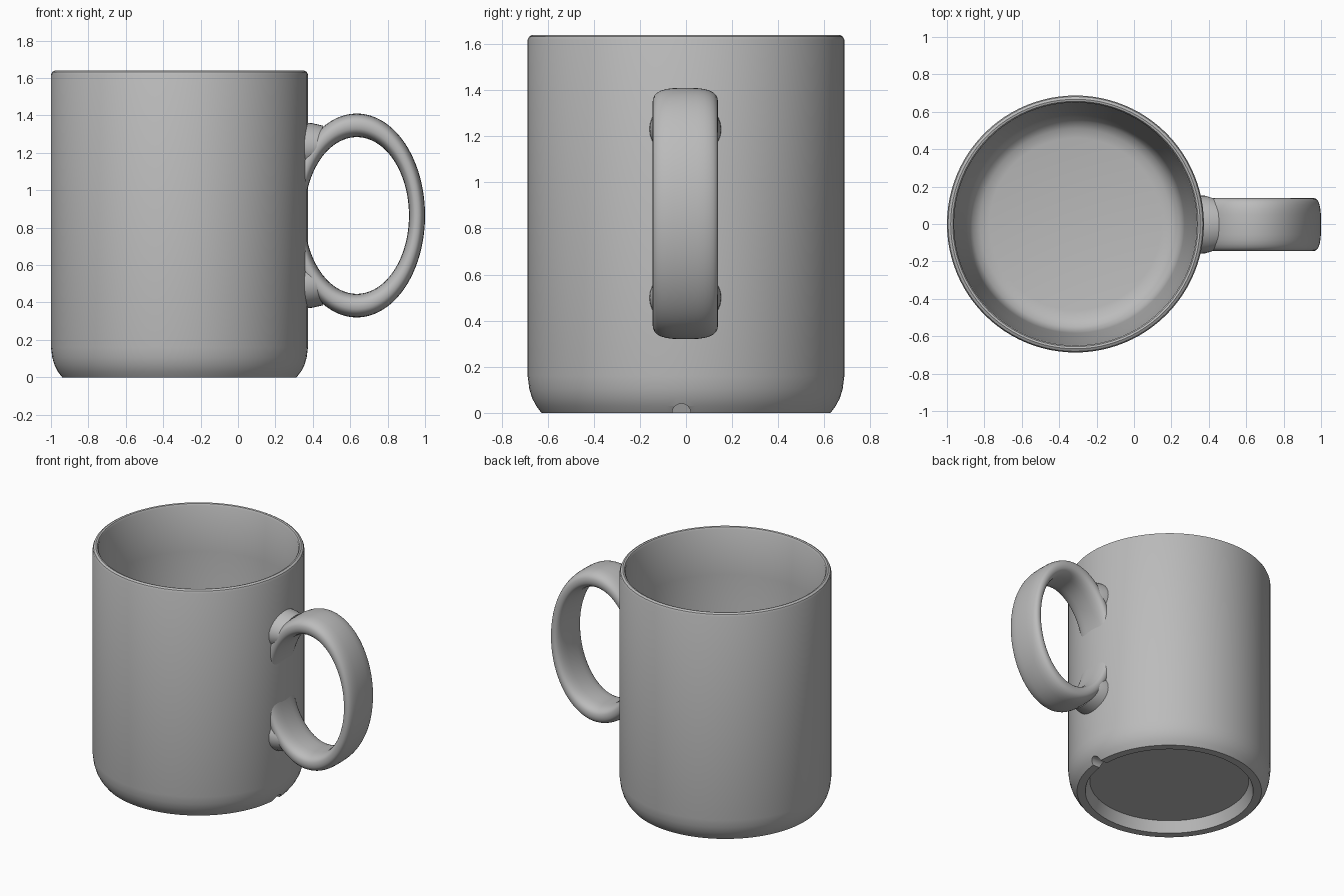
import bpy, bmesh
from math import cos, sin, pi, radians, copysign, hypot
from mathutils import Matrix

if "Cube" in bpy.data.objects:
    bpy.data.objects.remove(bpy.data.objects["Cube"], do_unlink=True)

AXIS_X = -0.313          # cup centre line
HANDLE_X, HANDLE_Z = 0.635, 0.865

glaze = bpy.data.materials.new("grey_glaze")
glaze.use_nodes = True
GREY = (0.5, 0.5, 0.5, 1)
glaze.diffuse_color = GREY
glaze.node_tree.nodes["Principled BSDF"].inputs["Base Color"].default_value = GREY


def make_object(name, bm):
    bmesh.ops.recalc_face_normals(bm, faces=bm.faces)
    mesh = bpy.data.meshes.new(name)
    bm.to_mesh(mesh)
    bm.free()
    obj = bpy.data.objects.new(name, mesh)
    bpy.context.collection.objects.link(obj)
    mesh.materials.append(glaze)
    return obj


def smooth(obj, angle=35):
    bpy.ops.object.select_all(action='DESELECT')
    obj.select_set(True)
    bpy.context.view_layer.objects.active = obj
    bpy.ops.object.shade_smooth_by_angle(angle=radians(angle))


def bridge_rings(bm, rings, closed=False):
    n = len(rings[0])
    pairs = list(zip(rings, rings[1:]))
    if closed:
        pairs.append((rings[-1], rings[0]))
    for a, b in pairs:
        for i in range(n):
            j = (i + 1) % n
            bm.faces.new((a[i], a[j], b[j], b[i]))


# Cup: lathe profile from the recessed underside, up the outside, down the inside
profile = [(0, 0.08), (0.54, 0.08), (0.571, 0), (0.627, 0), (0.65, 0.03),
           (0.668, 0.065), (0.68, 0.105), (0.687, 0.16), (0.687, 1.618),
           (0.681, 1.632), (0.667, 1.64), (0.656, 1.637), (0.649, 1.625),
           (0.645, 1.3), (0.637, 1.1), (0.62, 0.85), (0.6, 0.58), (0.583, 0.34),
           (0.574, 0.26), (0.55, 0.215), (0.51, 0.19), (0.46, 0.18), (0, 0.18)]
bm = bmesh.new()
points = [bm.verts.new((r, 0, z)) for r, z in profile]
edges = [bm.edges.new(pair) for pair in zip(points, points[1:])]
bmesh.ops.spin(bm, geom=points + edges, cent=(0, 0, 0), axis=(0, 0, 1),
               angle=2 * pi, steps=96)
bmesh.ops.remove_doubles(bm, verts=bm.verts, dist=0.0005)
bmesh.ops.translate(bm, verts=bm.verts, vec=(AXIS_X, 0, 0))
cup = make_object("cup_body", bm)

# Drain notch cut through the foot ring below the handle
bm = bmesh.new()
bmesh.ops.create_cone(bm, cap_ends=True, segments=24, radius1=0.04, radius2=0.04,
                      depth=0.22, matrix=Matrix.Translation((AXIS_X + 0.62, -0.02, 0))
                      @ Matrix.Rotation(pi / 2, 4, 'Y'))
cutter = make_object("notch_cutter", bm)
cut = cup.modifiers.new("drain_notch", 'BOOLEAN')
cut.operation, cut.solver, cut.object = 'DIFFERENCE', 'EXACT', cutter
bpy.context.view_layer.objects.active = cup
bpy.ops.object.modifier_apply(modifier=cut.name)
bpy.data.objects.remove(cutter, do_unlink=True)
smooth(cup)

# Handle: oval loop with a wide rounded section, its back buried in the cup wall
bm = bmesh.new()
rings = []
for i in range(96):
    t = 2 * pi * i / 96
    ring = []
    for k in range(28):
        s = 2 * pi * k / 28
        across = copysign(abs(cos(s)) ** 0.65, cos(s))
        out = copysign(abs(sin(s)) ** 0.8, sin(s))
        x = HANDLE_X + (0.322 + 0.043 * out) * cos(t)
        y = -0.003 + 0.142 * across
        z = HANDLE_Z + (0.482 + 0.063 * out) * sin(t)
        dist = hypot(x - AXIS_X, y)
        if dist < 0.665:             # keep the loop out of the cup interior
            x = AXIS_X + (x - AXIS_X) * 0.665 / dist
            y *= 0.665 / dist
        ring.append(bm.verts.new((x, y, z)))
    rings.append(ring)
bridge_rings(bm, rings, closed=True)
smooth(make_object("handle", bm), 50)

# Collars joining the handle to the cup, mirrored top and bottom
for name, side in (("upper_collar", 1), ("lower_collar", -1)):
    bm = bmesh.new()
    rings = []
    for reach, width, height in ((0, 0.157, 0.135), (0.5, 0.154, 0.128), (1, 0.142, 0.115)):
        ring = []
        for k in range(32):
            a = 2 * pi * k / 32
            dz = height * sin(a)
            tip = 0.42 + 0.3 * dz
            ring.append(bm.verts.new((0.34 + (tip - 0.34) * reach, -0.003 + width * cos(a),
                                      HANDLE_Z + side * (0.365 + dz))))
        rings.append(ring)
    bridge_rings(bm, rings)
    bm.faces.new(rings[0])
    bm.faces.new(rings[-1])
    smooth(make_object(name, bm))
